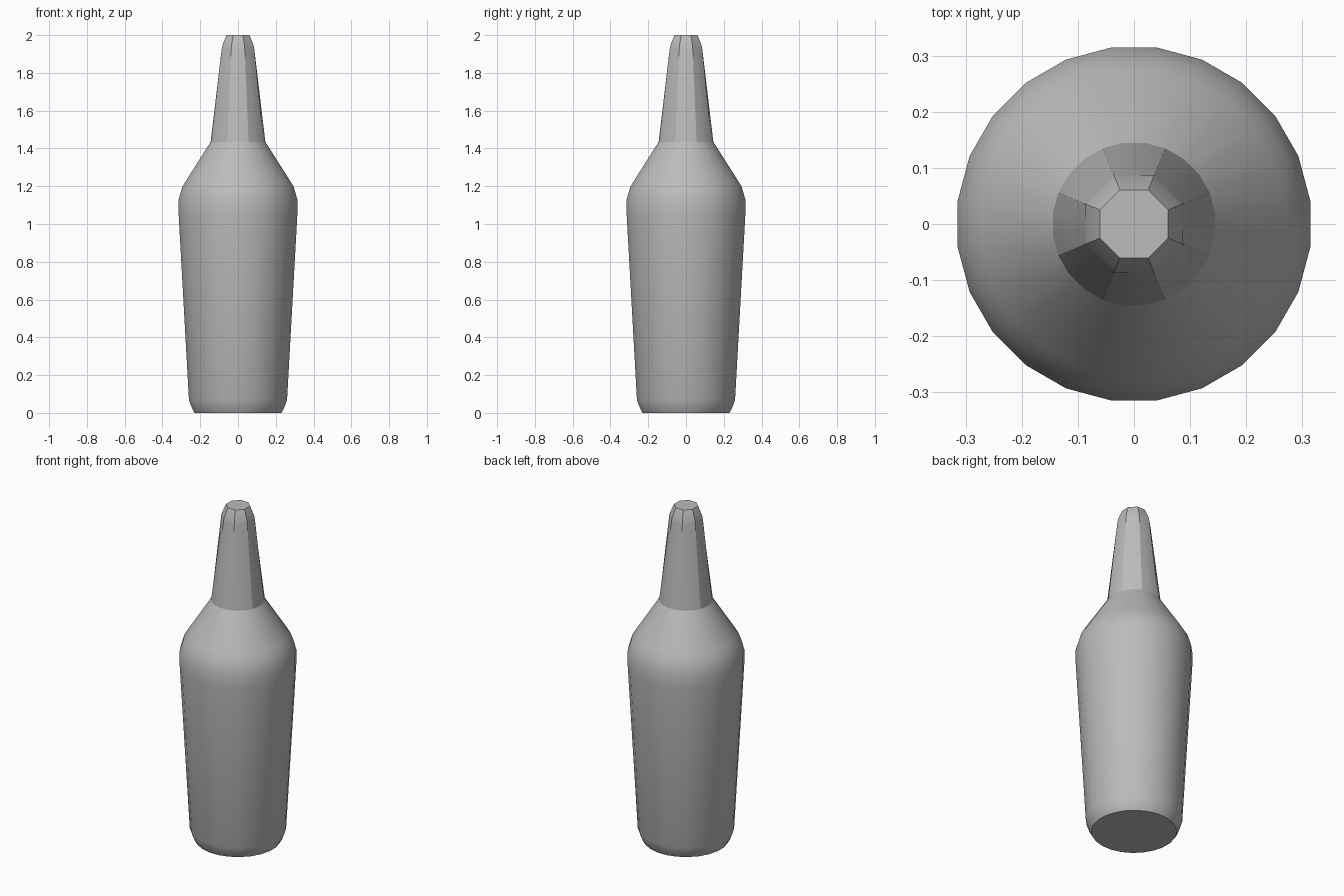
import bpy, bmesh, math

cube = bpy.data.objects.get("Cube")
if cube:
    bpy.data.objects.remove(cube, do_unlink=True)

SIDES = 24

# One plain grey for the whole bottle
grey = bpy.data.materials.new("plain_grey")
grey.use_nodes = True
colour = (0.5, 0.5, 0.5, 1)
grey.diffuse_color = colour
grey.node_tree.nodes["Principled BSDF"].inputs["Base Color"].default_value = colour

# Profile: radius, height, and how octagonal the ring is
profile = [
    (0.232, 0.0, 0), (0.246, 0.025, 0), (0.262, 0.07, 0),
    (0.312, 0.96, 0), (0.317, 1.05, 0), (0.317, 1.13, 0),
    (0.298, 1.195, 0), (0.274, 1.235, 0), (0.146, 1.435, 0),
    (0.087, 1.92, 1), (0.083, 1.945, 1), (0.065, 1.99, 1), (0.061, 2.0, 1),
]


def ring_point(radius, height, octagonal, index):
    angle = math.tau * (index + 0.5) / SIDES
    # Push the points out onto an octagon with flats facing the axes
    off_flat = (angle + math.pi / 8) % (math.pi / 4) - math.pi / 8
    r = radius * (1 - octagonal + octagonal / math.cos(off_flat))
    return r * math.cos(angle), r * math.sin(angle), height


# Bottle: rings bridged into a closed body, shoulder and neck
bm = bmesh.new()
rings = [[bm.verts.new(ring_point(*p, i)) for i in range(SIDES)] for p in profile]
for low, high in zip(rings, rings[1:]):
    for i in range(SIDES):
        j = (i + 1) % SIDES
        bm.faces.new((low[i], low[j], high[j], high[i]))
bm.faces.new(reversed(rings[0]))
bm.faces.new(rings[-1])

mesh = bpy.data.meshes.new("bottle")
bm.to_mesh(mesh)
bm.free()
mesh.materials.append(grey)
bottle = bpy.data.objects.new("bottle", mesh)
bpy.context.collection.objects.link(bottle)

# Soft body with a crisp neck seam and rims
bpy.ops.object.select_all(action="DESELECT")
bottle.select_set(True)
bpy.context.view_layer.objects.active = bottle
bpy.ops.object.shade_smooth_by_angle(angle=math.radians(20))
